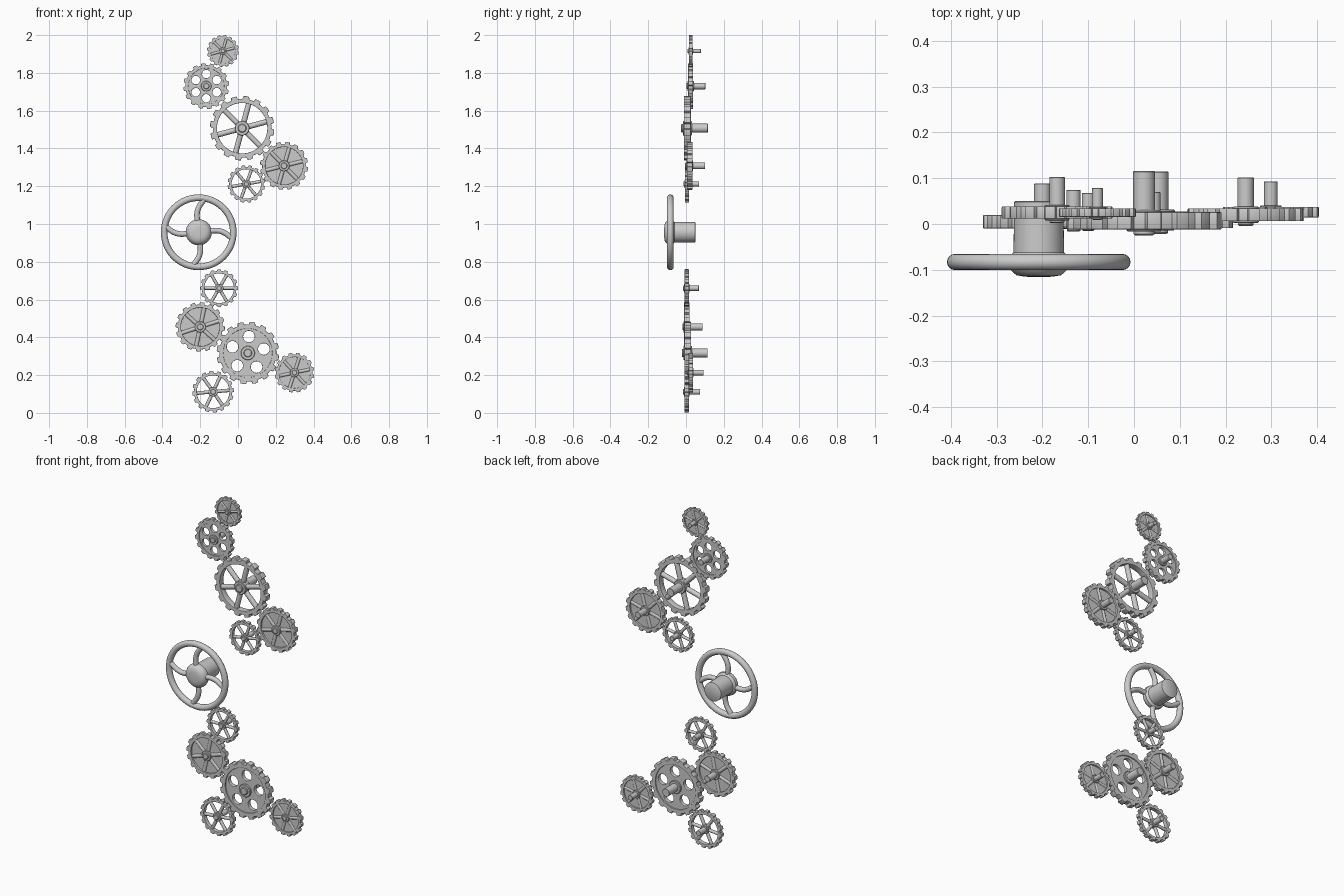
import bpy, math
from math import cos, sin, pi, radians

if "Cube" in bpy.data.objects:
    bpy.data.objects.remove(bpy.data.objects["Cube"])


def finish(ob, angle=35):
    bpy.ops.object.select_all(action='DESELECT')
    ob.select_set(True)
    bpy.context.view_layer.objects.active = ob
    if ob.type == 'CURVE':
        bpy.ops.object.convert(target='MESH')
    ob = bpy.context.object
    bpy.ops.object.shade_smooth_by_angle(angle=radians(angle))
    return ob


def circle(r, n=48, cx=0, cz=0):
    return [(cx + r * cos(2 * pi * i / n), cz + r * sin(2 * pi * i / n)) for i in range(n)]


def plate(name, loops, half, bevel, loc):
    """Flat outline with holes, extruded along y."""
    cu = bpy.data.curves.new(name, 'CURVE')
    cu.dimensions = '2D'
    cu.fill_mode = 'BOTH'
    cu.extrude = half - bevel
    cu.bevel_depth = bevel
    cu.bevel_resolution = 1
    for pts in loops:
        sp = cu.splines.new('POLY')
        sp.points.add(len(pts) - 1)
        for p, (x, z) in zip(sp.points, pts):
            p.co = (x, z, 0, 1)
        sp.use_cyclic_u = True
    ob = bpy.data.objects.new(name, cu)
    bpy.context.collection.objects.link(ob)
    ob.location = loc
    ob.rotation_euler = (pi / 2, 0, 0)
    return finish(ob)


def lathe(name, prof, loc, n=40, closed=False):
    """Revolve (radius, y) pairs around the y axis."""
    verts, faces, m = [], [], len(prof)
    for i in range(n):
        a = 2 * pi * i / n
        verts += [(r * cos(a), y, r * sin(a)) for r, y in prof]
    for i in range(n):
        j = (i + 1) % n
        for k in range(m if closed else m - 1):
            l = (k + 1) % m
            faces.append((i * m + k, i * m + l, j * m + l, j * m + k))
    if not closed:
        faces.append([i * m for i in range(n)])
        faces.append([i * m + m - 1 for i in reversed(range(n))])
    me = bpy.data.meshes.new(name)
    me.from_pydata(verts, [], faces)
    ob = bpy.data.objects.new(name, me)
    bpy.context.collection.objects.link(ob)
    ob.location = loc
    bpy.context.view_layer.objects.active = ob
    bpy.ops.object.mode_set(mode='EDIT')
    bpy.ops.mesh.select_all(action='SELECT')
    bpy.ops.mesh.normals_make_consistent(inside=False)
    bpy.ops.object.mode_set(mode='OBJECT')
    return finish(ob)


def toothed(R, phase, teeth=16):
    """Gear outline with tapered teeth."""
    pts, step = [], 2 * pi / teeth
    for t in range(teeth):
        for f, r in ((-.27, .9), (-.2, .985), (0, .99), (.2, .985), (.27, .9), (.5, .9)):
            a = phase + (t + f) * step
            pts.append((r * R * cos(a), r * R * sin(a)))
    return pts


def gear(name, x, y, z, R, style, phase, count=6):
    loc, ph, b = (x, y, z), radians(phase), .015 * R
    half = .11 * R
    # toothed rim
    plate(name + "_rim", [toothed(R, ph), circle(.8 * R)], half, b, loc)
    # web between hub and rim
    if style == 'holes':
        holes = [circle(.2 * R, 28, .53 * R * cos(ph + 2 * pi * i / count),
                        .53 * R * sin(ph + 2 * pi * i / count)) for i in range(count)]
        plate(name + "_web", [circle(.82 * R)] + holes, .07 * R, b, loc)
    else:
        for i in range(count):
            bpy.ops.mesh.primitive_cylinder_add(vertices=16, radius=.085 * R, depth=.7 * R)
            ob = bpy.context.object
            ob.name = f"{name}_spoke_{i + 1}"
            a = ph + 2 * pi * i / count
            ob.location = (x + .49 * R * cos(a), y, z + .49 * R * sin(a))
            ob.rotation_euler = (0, pi / 2 - a, 0)
            finish(ob)
        if style == 'plate':
            plate(name + "_disc", [circle(.82 * R)], .03 * R, .004 * R, loc)
    # boss and rear axle
    prof = [(.11, -.19), (.135, -.17), (.135, -.14), (.21, -.14), (.225, -.12), (.225, .12),
            (.21, .14), (.14, .14), (.14, .63), (.13, .64)]
    lathe(name + "_axle", [(r * R, d * R) for r, d in prof], loc)


# upper and lower gear trains
gear("upper_gear_1", -.08, .025, 1.916, .084, 'plate', 15)
gear("upper_gear_2", -.168, .025, 1.73, .121, 'holes', 30)
gear("upper_gear_3", .022, .007, 1.507, .17, 'spokes', 15)
gear("upper_gear_4", .244, .02, 1.308, .127, 'plate', 14)
gear("upper_gear_5", .044, .006, 1.212, .099, 'spokes', 10)
gear("lower_gear_1", -.1, .004, .66, .1, 'spokes', 0)
gear("lower_gear_2", -.2, .005, .455, .13, 'plate', 18)
gear("lower_gear_3", .052, .009, .317, .165, 'holes', 14, 5)
gear("lower_gear_4", .299, .026, .213, .105, 'plate', 12)
gear("lower_gear_5", -.132, .004, .112, .11, 'spokes', 5)

# hand wheel: rim, hub, curved spokes
WX, WZ, WY = -.208, .956, -.083
lathe("wheel_rim", [(.183 + .0175 * cos(2 * pi * i / 16), .0175 * sin(2 * pi * i / 16))
                    for i in range(16)], (WX, WY, WZ), 72, True)
lathe("wheel_hub", [(.008, -.116), (.03, -.115), (.048, -.112), (.056, -.106), (.064, -.097),
                    (.069, -.085), (.067, -.073), (.055, -.062), (.054, .048), (.051, .05)],
      (WX, 0, WZ), 48)
for i in range(4):
    cu = bpy.data.curves.new(f"wheel_spoke_{i + 1}", 'CURVE')
    cu.dimensions = '3D'
    cu.bevel_depth = .0145
    cu.bevel_resolution = 4
    sp = cu.splines.new('BEZIER')
    sp.bezier_points.add(2)
    for p, (r, d) in zip(sp.bezier_points, ((.04, 8), (.115, 3), (.182, -10))):
        a = i * pi / 2 + radians(d)
        p.co = (r * cos(a), 0, r * sin(a))
        p.handle_left_type = p.handle_right_type = 'AUTO'
    ob = bpy.data.objects.new(cu.name, cu)
    bpy.context.collection.objects.link(ob)
    ob.location = (WX, WY, WZ)
    finish(ob)
